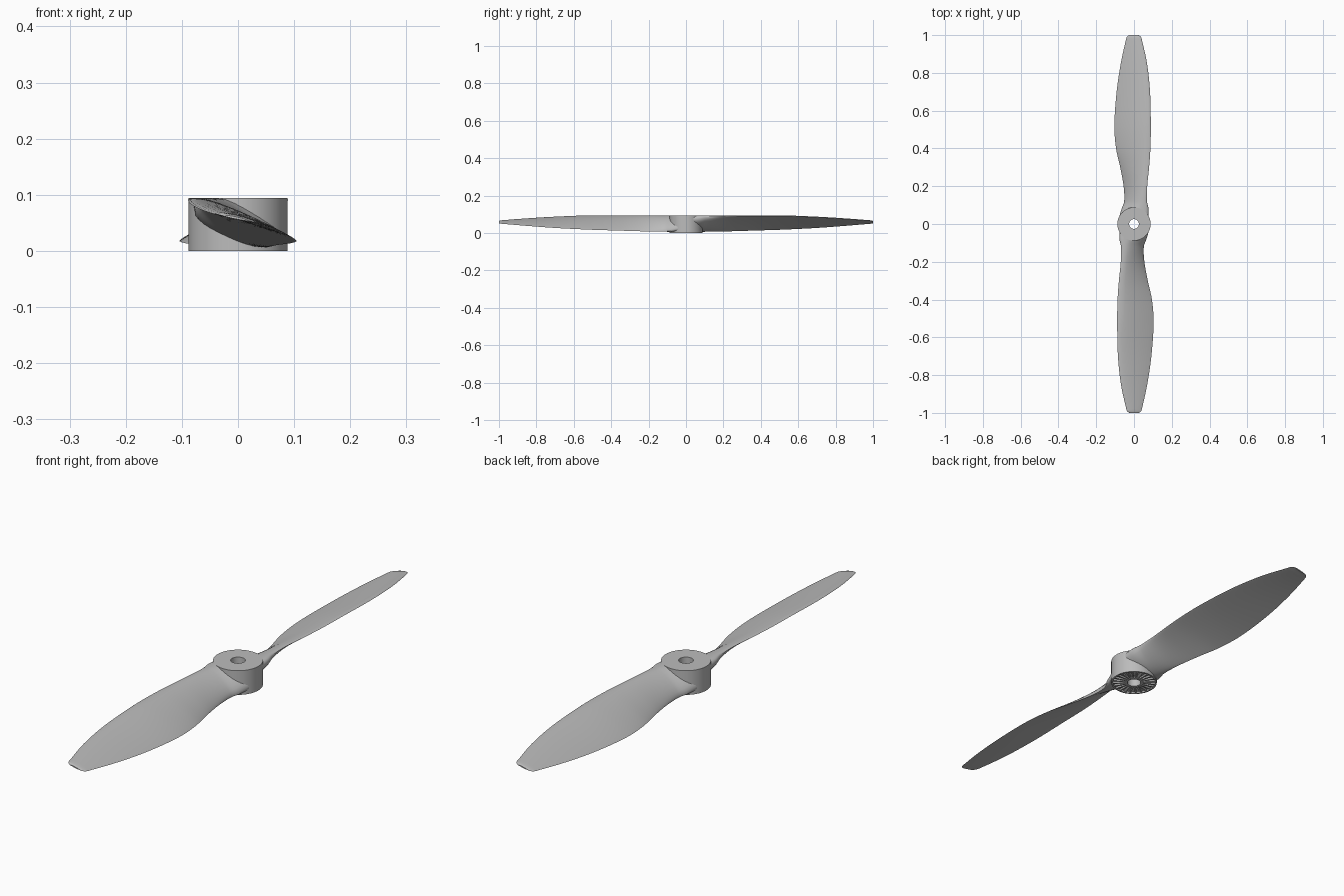
import bpy, bmesh, math
from mathutils import Matrix, Vector

if "Cube" in bpy.data.objects:
    bpy.data.objects.remove(bpy.data.objects["Cube"])

grey = bpy.data.materials.new("plain grey")
grey.use_nodes = True
colour = (0.5, 0.5, 0.5, 1)
grey.diffuse_color = colour
grey.node_tree.nodes["Principled BSDF"].inputs["Base Color"].default_value = colour

HEIGHT, HUB_R, BORE_R = 0.094, 0.088, 0.026


def finish(name, bm, angle=40):
    bmesh.ops.recalc_face_normals(bm, faces=bm.faces)
    mesh = bpy.data.meshes.new(name)
    bm.to_mesh(mesh)
    bm.free()
    mesh.materials.append(grey)
    ob = bpy.data.objects.new(name, mesh)
    bpy.context.collection.objects.link(ob)
    bpy.ops.object.select_all(action='DESELECT')
    ob.select_set(True)
    bpy.context.view_layer.objects.active = ob
    bpy.ops.object.shade_smooth_by_angle(angle=math.radians(angle))
    return ob


# Blade stations: radius, high edge x, low edge x, high z, low z, upper and lower bulge
STATIONS = [
    (0.04, -0.078, 0.078, 0.080, 0.020, 0.040, 0.035),
    (0.08, -0.077, 0.066, 0.085, 0.012, 0.034, 0.028),
    (0.12, -0.069, 0.052, 0.089, 0.008, 0.026, 0.018),
    (0.20, -0.070, 0.055, 0.092, 0.008, 0.018, 0.006),
    (0.30, -0.080, 0.073, 0.092, 0.011, 0.016, 0.002),
    (0.40, -0.087, 0.095, 0.092, 0.014, 0.015, 0.001),
    (0.52, -0.089, 0.104, 0.091, 0.018, 0.014, 0.001),
    (0.70, -0.085, 0.092, 0.084, 0.027, 0.012, 0.001),
    (0.85, -0.069, 0.070, 0.075, 0.038, 0.010, 0.001),
    (0.97, -0.043, 0.044, 0.066, 0.048, 0.007, 0.001),
    (0.992, -0.036, 0.037, 0.065, 0.050, 0.005, 0.001),
    (1.00, -0.024, 0.025, 0.062, 0.052, 0.003, 0.001),
]


def smooth_stations(rows, steps=5):
    """Cubic interpolation with radius-aware tangents."""
    def slope(i, k):
        a, b = rows[max(i - 1, 0)], rows[min(i + 1, len(rows) - 1)]
        return (b[k] - a[k]) / (b[0] - a[0])
    out = []
    for i in range(len(rows) - 1):
        p, q = rows[i], rows[i + 1]
        h = q[0] - p[0]
        for s in range(steps):
            t = s / steps
            row = [p[0] + h * t]
            for k in range(1, len(p)):
                row.append((2*t**3 - 3*t**2 + 1) * p[k] + (t**3 - 2*t**2 + t) * h * slope(i, k)
                           + (3*t**2 - 2*t**3) * q[k] + (t**3 - t**2) * h * slope(i + 1, k))
            out.append(row)
    return out + [list(rows[-1])]


def section(r, xl, xr, zl, zr, up, down, n=14):
    """Closed aerofoil loop: rounded high edge, thin low edge."""
    a, b = Vector((xl, -r, zl)), Vector((xr, -r, zr))
    normal = Vector((zl - zr, 0, xr - xl)).normalized()
    e = 0.5 + 0.4 * min(1, r / 0.4)
    peak = 0.5 / (0.5 + e)
    top = peak ** 0.5 * (1 - peak) ** e
    loop = []
    for i in range(2 * n):
        ang = math.pi * i / n
        t = (1 - math.cos(ang)) / 2
        f = t ** 0.5 * max(0, 1 - t) ** e / top
        p = a.lerp(b, t) + normal * f * (up if i <= n else -down)
        p.x = min(max(p.x, xl), xr)
        p.z = min(max(p.z, 0.008 if r < HUB_R else 0.004), HEIGHT - 0.0005)
        # keep the root clear of the bore
        loop.append(p)
    return loop


def blade(name, turn):
    bm = bmesh.new()
    rings = [[bm.verts.new(p) for p in section(*row)] for row in smooth_stations(STATIONS)]
    for a, b in zip(rings, rings[1:]):
        for i in range(len(a)):
            j = (i + 1) % len(a)
            bm.faces.new((a[i], a[j], b[j], b[i]))
    bm.faces.new(rings[0])
    bm.faces.new(rings[-1])
    bm.transform(Matrix.Rotation(turn, 4, 'Z'))
    return finish(name, bm, 50)


blade("front_blade", 0)
blade("back_blade", math.pi)

# Hub turned from a closed profile, with a shallow recess underneath
bm = bmesh.new()
profile = [(BORE_R, 0), (BORE_R, HEIGHT), (HUB_R, HEIGHT), (HUB_R, 0),
           (HUB_R - 0.006, 0), (HUB_R - 0.006, 0.007), (0.036, 0.007), (0.036, 0)]
SEG = 64
rings = [[bm.verts.new((r * math.cos(2 * math.pi * s / SEG), r * math.sin(2 * math.pi * s / SEG), z))
          for r, z in profile] for s in range(SEG)]
for s in range(SEG):
    a, b = rings[s], rings[(s + 1) % SEG]
    for i in range(len(profile)):
        j = (i + 1) % len(profile)
        bm.faces.new((a[i], a[j], b[j], b[i]))
finish("hub", bm)

# Radial grip ribs in the underside recess
bm = bmesh.new()
RIBS = 24
for k in range(RIBS):
    turn = Matrix.Rotation(2 * math.pi * k / RIBS, 4, 'Z')
    shape = Matrix.Translation((0.0595, 0, 0.0045)) @ Matrix.Diagonal((0.049, 0.006, 0.008, 1))
    bmesh.ops.create_cube(bm, size=1, matrix=turn @ shape)
finish("hub_ribs", bm)
